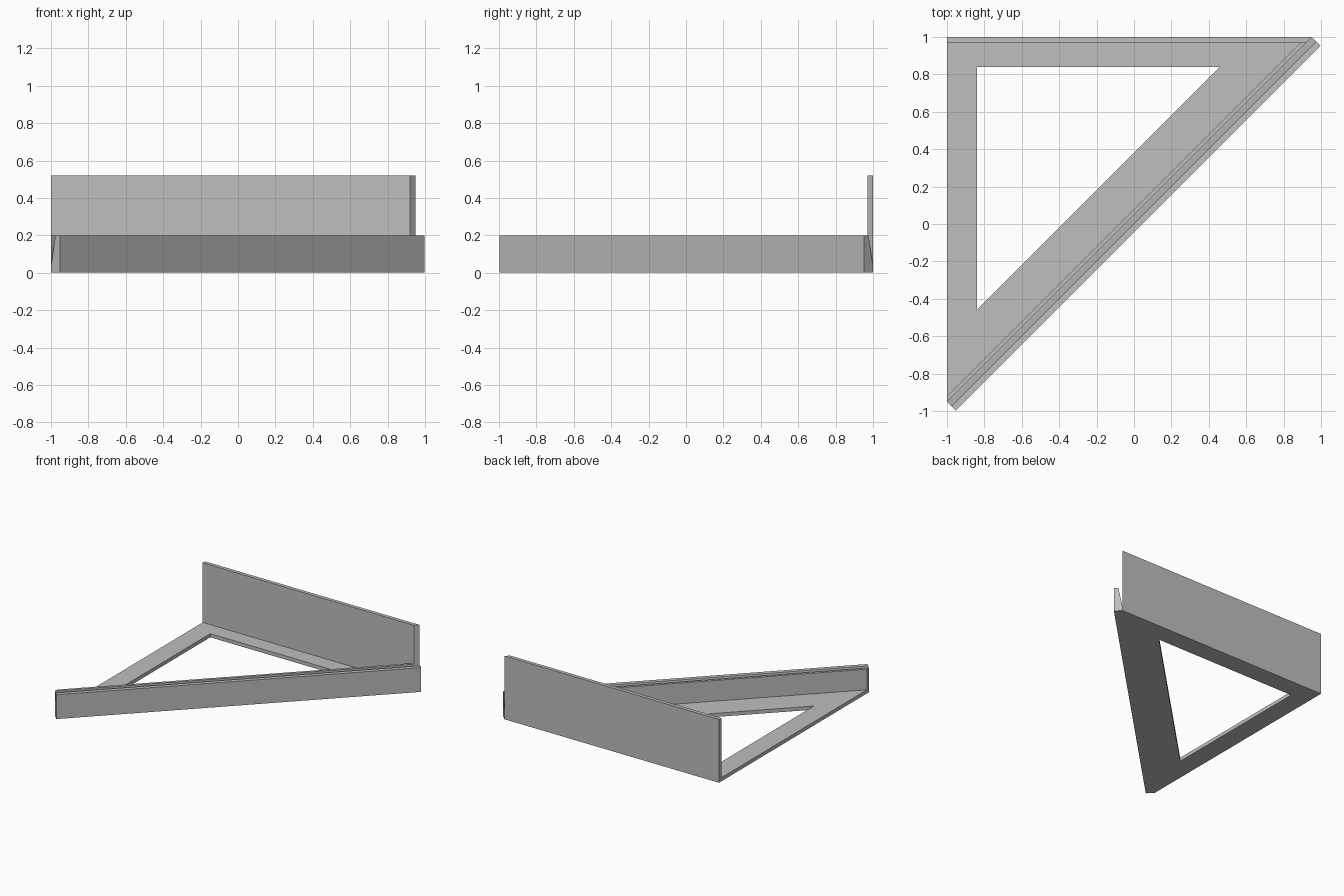
import bpy, bmesh
from mathutils import Vector

cube = bpy.data.objects.get("Cube")
if cube:
    bpy.data.objects.remove(cube, do_unlink=True)

grey = bpy.data.materials.new("light grey")
grey.use_nodes = True
colour = (0.52, 0.52, 0.52, 1)
grey.diffuse_color = colour
grey.node_tree.nodes["Principled BSDF"].inputs["Base Color"].default_value = colour

PLATE = 0.03   # base thickness
RAIL = 0.2     # diagonal rail height
WALL = 0.52    # back wall height
EDGE = 0.95    # where the diagonal meets the straight sides


def finish(name, bm):
    bmesh.ops.recalc_face_normals(bm, faces=bm.faces)
    mesh = bpy.data.meshes.new(name)
    bm.to_mesh(mesh)
    bm.free()
    mesh.materials.append(grey)
    obj = bpy.data.objects.new(name, mesh)
    bpy.context.collection.objects.link(obj)
    return obj


def sweep(name, points, offset):
    """Extrude one flat outline along an offset."""
    bm = bmesh.new()
    face = bm.faces.new([bm.verts.new(p) for p in points])
    new = bmesh.ops.extrude_face_region(bm, geom=[face])["geom"]
    verts = [g for g in new if isinstance(g, bmesh.types.BMVert)]
    bmesh.ops.translate(bm, verts=verts, vec=offset)
    return finish(name, bm)


def slab(name, plan, low, high):
    return sweep(name, [(x, y, low) for x, y in plan], Vector((0, 0, high - low)))


# Triangular base frame: outer and inner triangles joined by three borders
outer = [(-1, 1), (-1, -EDGE), (EDGE, 1)]
inner = [(-0.84, 0.84), (-0.84, -0.46), (0.46, 0.84)]
bm = bmesh.new()
rings = [[bm.verts.new((x, y, z)) for x, y in ring]
         for z in (0, PLATE) for ring in (outer, inner)]
low_out, low_in, top_out, top_in = rings
for a, b in ((low_out, low_in), (top_out, top_in), (low_out, top_out), (low_in, top_in)):
    for i in range(3):
        j = (i + 1) % 3
        bm.faces.new((a[i], a[j], b[j], b[i]))
finish("base_frame", bm)

# Tall back wall, mitred along the diagonal
slab("back_wall", [(-1, 1), (EDGE, 1), (EDGE - PLATE, 1 - PLATE), (-1, 1 - PLATE)], PLATE, WALL)

# Inner side of the diagonal slot
slab("slot_inner_wall", [(-1, -EDGE), (EDGE, 1), (EDGE - PLATE, 1), (-1, PLATE - EDGE)], PLATE, RAIL)

# Outer lip with a sloping inner face, leaving a V-shaped slot
start = Vector((-1, -EDGE, 0))
outward = Vector((1, -1, 0)).normalized()
width = 0.067
profile = [(0, 0), (width, 0), (width, RAIL), (width / 2, RAIL), (0, PLATE)]
sweep("slot_outer_lip", [start + outward * u + Vector((0, 0, z)) for u, z in profile],
      Vector((1 + EDGE, 1 + EDGE, 0)))
